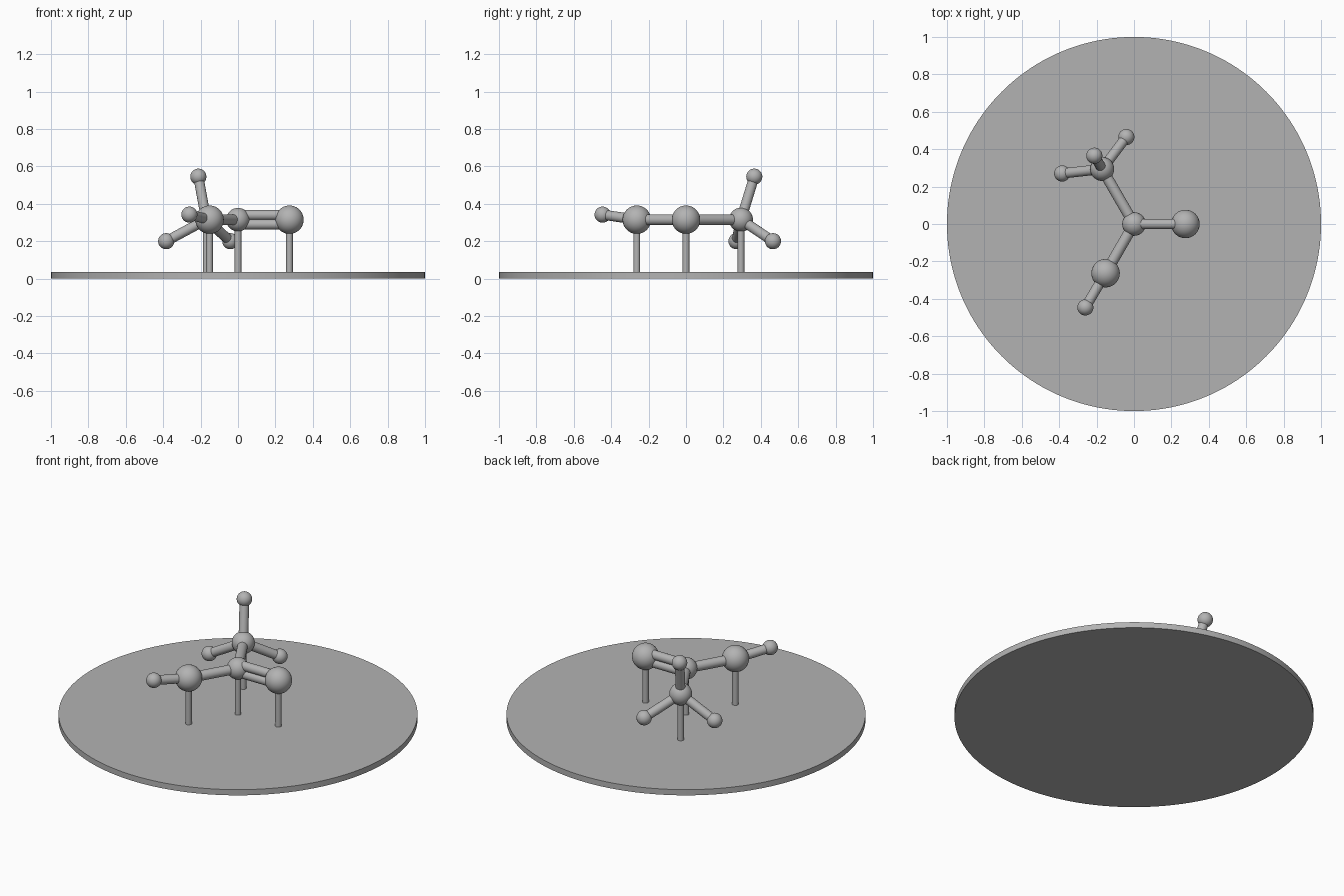
import bpy
import math
from mathutils import Vector

cube = bpy.data.objects.get("Cube")
if cube:
    bpy.data.objects.remove(cube, do_unlink=True)

# Single matte grey for every part
grey = bpy.data.materials.new("grey")
grey.use_nodes = True
GREY = (0.45, 0.45, 0.45, 1)
grey.diffuse_color = GREY
bsdf = grey.node_tree.nodes["Principled BSDF"]
bsdf.inputs["Base Color"].default_value = GREY
bsdf.inputs["Roughness"].default_value = 0.6

LEVEL = 0.315
BASE_TOP = 0.035


def finish(name):
    ob = bpy.context.object
    ob.name = name
    ob.data.materials.append(grey)
    bpy.ops.object.shade_smooth_by_angle(angle=math.radians(40))
    return ob


def ball(name, centre, radius):
    bpy.ops.mesh.primitive_uv_sphere_add(
        segments=48, ring_count=24, radius=radius, location=centre)
    return finish(name)


def rod(name, start, end, radius, sides=32):
    start, end = Vector(start), Vector(end)
    along = end - start
    bpy.ops.mesh.primitive_cylinder_add(
        vertices=sides, radius=radius, depth=along.length,
        location=(start + end) / 2,
        rotation=along.to_track_quat("Z", "Y").to_euler())
    return finish(name)


# Round display base
rod("base_disc", (0, 0, 0), (0, 0, BASE_TOP), 1, 160)

# Main balls, each on its own post
main = {
    "centre": ((0, 0, LEVEL), 0.063),
    "left": ((0.275, 0, LEVEL), 0.076),
    "front": ((-0.152, -0.263, LEVEL), 0.076),
    "back": ((-0.17, 0.294, LEVEL), 0.064),
}
for name, (p, r) in main.items():
    ball(name + "_ball", p, r)
    rod(name + "_post", (p[0], p[1], BASE_TOP - 0.01), p, 0.018)

# Small end balls, each joined to a main ball
ends = {
    "front_tip": ("front", (-0.26, -0.446, 0.342)),
    "back_top_tip": ("back", (-0.212, 0.365, 0.545)),
    "back_right_tip": ("back", (-0.384, 0.27, 0.2)),
    "back_left_tip": ("back", (-0.041, 0.465, 0.2)),
}
for name, (parent, p) in ends.items():
    ball(name + "_ball", p, 0.043)
    rod(name + "_rod", main[parent][0], p, 0.027)

# Connecting rods: two single, one double
for name in ("front", "back"):
    rod(name + "_link", main["centre"][0], main[name][0], 0.029)
for name, dz in (("upper", 0.025), ("lower", -0.025)):
    rod("left_link_" + name, (0, 0, LEVEL + dz), (0.275, 0, LEVEL + dz), 0.027)
